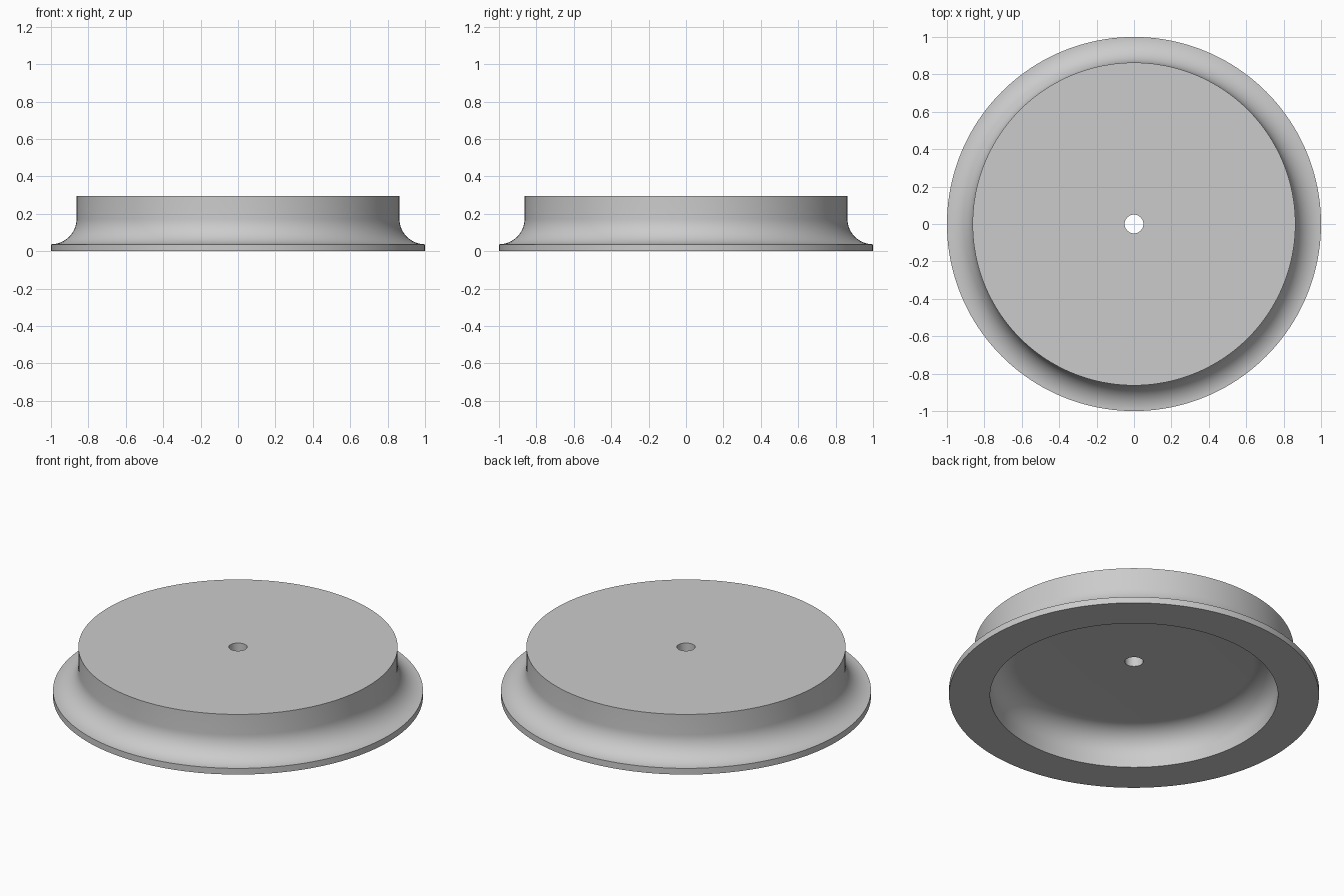
import bpy, bmesh, math
from mathutils import Matrix, Vector

cube = bpy.data.objects.get("Cube")
if cube:
    bpy.data.objects.remove(cube, do_unlink=True)

SEGMENTS = 160
HEIGHT, RIM = 0.295, 0.037
BODY_R, INNER_R, HOLE_R = 0.863, 0.778, 0.05
CEILING = HEIGHT - (BODY_R - INNER_R)
FILLET = 1 - BODY_R


def arc(cx, cz, radius, start, end, steps=16):
    """Points along an arc, angles in degrees."""
    angles = [math.radians(start + (end - start) * i / steps) for i in range(steps + 1)]
    return [(cx + radius * math.cos(a), cz + radius * math.sin(a)) for a in angles]


# Closed cross-section: hole, hollow underside, rim, outer cove, flat top
profile = [(HOLE_R, HEIGHT), (HOLE_R, CEILING)]
profile += arc(INNER_R - FILLET, CEILING - FILLET, FILLET, 90, 0)
profile += [(INNER_R, 0), (1, 0)]
profile += arc(1, RIM + FILLET, FILLET, 270, 180)
profile += [(BODY_R, HEIGHT)]

# Revolve the section around the vertical axis
bm = bmesh.new()
rings = []
for s in range(SEGMENTS):
    turn = Matrix.Rotation(math.tau * s / SEGMENTS, 3, 'Z')
    rings.append([bm.verts.new(turn @ Vector((r, 0, z))) for r, z in profile])
for s, ring in enumerate(rings):
    after = rings[(s + 1) % SEGMENTS]
    for i in range(len(profile)):
        j = (i + 1) % len(profile)
        bm.faces.new((ring[i], after[i], after[j], ring[j]))
bmesh.ops.recalc_face_normals(bm, faces=bm.faces)
mesh = bpy.data.meshes.new("flanged_cover")
bm.to_mesh(mesh)
bm.free()

# Single grey finish
grey = bpy.data.materials.new("light_grey")
grey.use_nodes = True
colour = (0.6, 0.6, 0.6, 1)
grey.diffuse_color = colour
grey.node_tree.nodes["Principled BSDF"].inputs["Base Color"].default_value = colour
mesh.materials.append(grey)

cover = bpy.data.objects.new("flanged_cover", mesh)
bpy.context.collection.objects.link(cover)
bpy.ops.object.select_all(action='DESELECT')
cover.select_set(True)
bpy.context.view_layer.objects.active = cover
bpy.ops.object.shade_smooth_by_angle(angle=math.radians(30))
